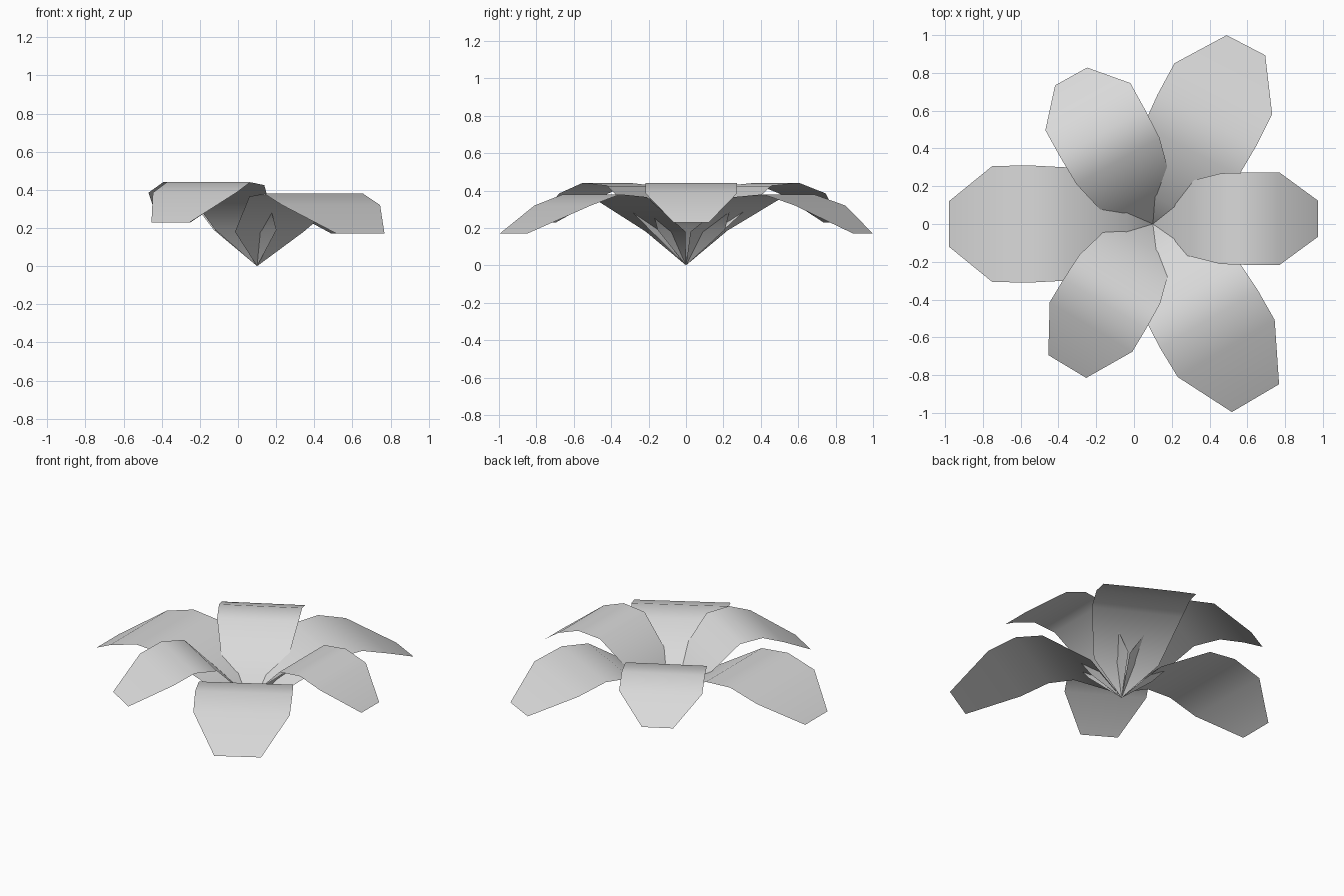
import bpy, bmesh
from math import radians
from mathutils import Matrix, Vector

# Remove the default cube
cube = bpy.data.objects.get("Cube")
if cube:
    bpy.data.objects.remove(cube, do_unlink=True)

# Petal colour
grey = bpy.data.materials.new("petal_grey")
grey.use_nodes = True
grey.diffuse_color = (0.7, 0.7, 0.7, 1)
grey.node_tree.nodes["Principled BSDF"].inputs["Base Color"].default_value = (0.7, 0.7, 0.7, 1)

CENTRE = Vector((0.1, 0, 0))

# Cross-rows of each kind of petal: distance from centre, height, half width
OUTER = [(0.14, 0.18, 0.215), (0.46, 0.365, 0.3), (0.65, 0.38, 0.31), (0.85, 0.32, 0.307)]
INNER = [(0.12, 0.19, 0.18), (0.36, 0.425, 0.24), (0.52, 0.44, 0.245), (0.67, 0.385, 0.245)]


def petal(name, rows, angle, stretch, widen, tip, shift=0.0):
    """A bent sheet rising from a point, arching over and narrowing to a blunt tip."""
    body = [(r * stretch, z, w * widen) for r, z, w in rows]
    bm = bmesh.new()
    base = bm.verts.new((0, 0, 0))
    previous = None
    for r, z, w in body + [tip]:
        pair = [bm.verts.new((r, shift + side * w, z)) for side in (-1, 1)]
        if previous is None:
            bm.faces.new((base, pair[0], pair[1]))
        else:
            bm.faces.new((previous[0], pair[0], pair[1], previous[1]))
        previous = pair
    turn = Matrix.Translation(CENTRE) @ Matrix.Rotation(radians(angle), 4, "Z")
    bm.transform(turn)
    for face in bm.faces:
        face.smooth = True
    mesh = bpy.data.meshes.new(name)
    bm.to_mesh(mesh)
    bm.free()
    mesh.materials.append(grey)
    obj = bpy.data.objects.new(name, mesh)
    bpy.context.collection.objects.link(obj)
    return obj


# Three long, low outer petals
petal("outer_petal_right", OUTER, 180, 1.0, 1.0, (1.08, 0.17, 0.12))
petal("outer_petal_back", OUTER, 62.5, 0.95, 0.95, (1.067, 0.17, 0.115))
petal("outer_petal_front", OUTER, -59.5, 0.9, 0.97, (1.07, 0.17, 0.145))

# Three shorter, higher inner petals
petal("inner_petal_left", INNER, 0, 1.0, 1.0, (0.875, 0.23, 0.095), 0.028)
petal("inner_petal_back", INNER, 119, 1.06, 1.05, (0.893, 0.23, 0.097))
petal("inner_petal_front", INNER, 239, 0.95, 1.04, (0.88, 0.23, 0.117))
